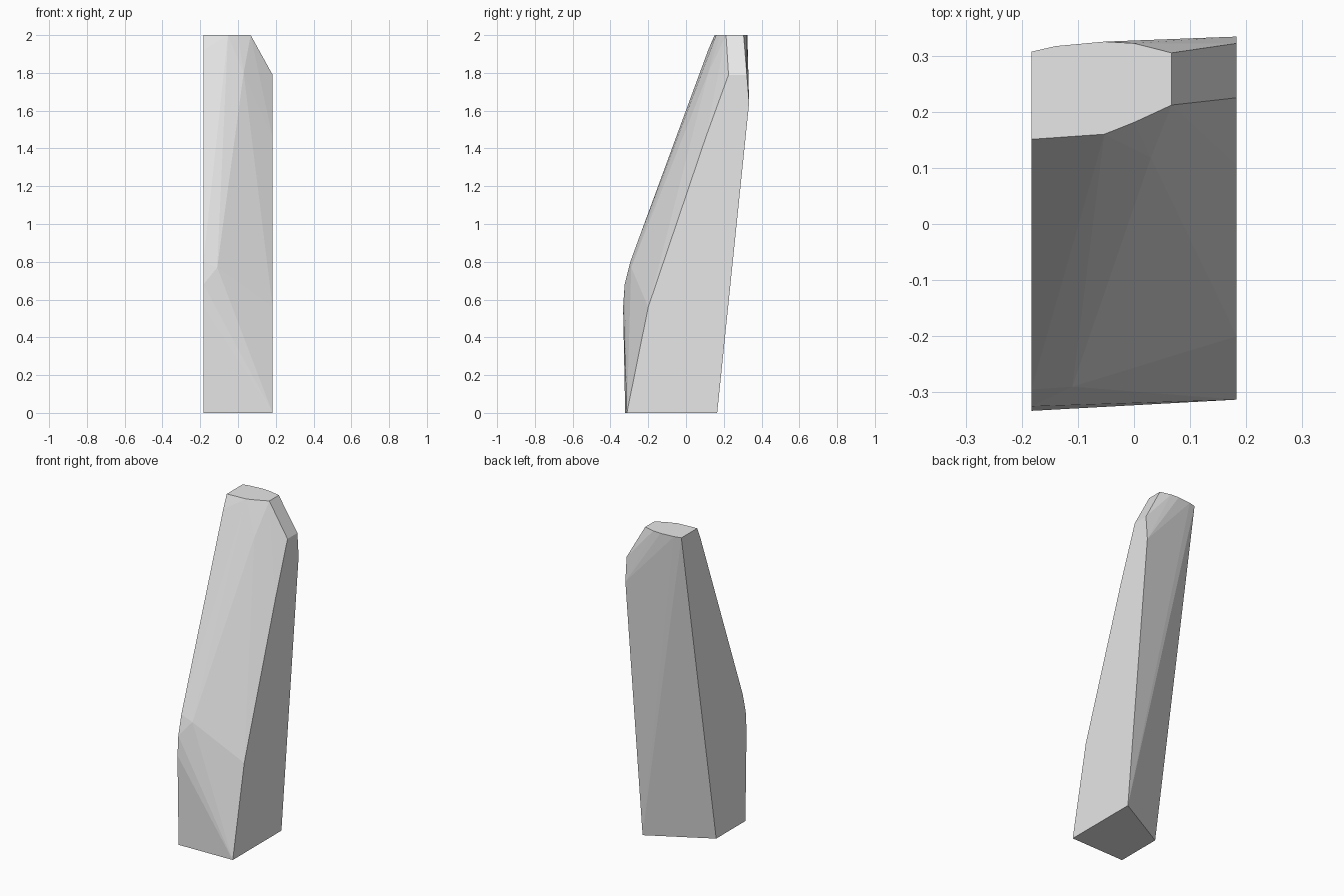
import bpy, bmesh

cube = bpy.data.objects.get("Cube")
if cube:
    bpy.data.objects.remove(cube, do_unlink=True)

# Single stone colour
stone = bpy.data.materials.new("pale grey stone")
stone.use_nodes = True
grey = (0.8, 0.8, 0.8, 1)
stone.diffuse_color = grey
stone.node_tree.nodes["Principled BSDF"].inputs["Base Color"].default_value = grey

W, H = 0.183, 2.0

# Flat outlines of the shard: (y, z) on its two sides, (x, y) on its top
left_side = [(-0.322, 0), (-0.035, 0), (0.307, H), (0.151, H), (0.117, 1.92),
             (-0.295, 0.8), (-0.325, 0.68), (-0.333, 0.56)]
right_side = [(-0.313, 0), (0.165, 0), (0.334, 1.64), (0.322, 1.79),
              (0.225, 1.79), (0.105, 1.46), (-0.2, 0.56)]
top = [(-0.053, 0.16), (0, 0.181), (0.067, 0.212), (0.067, 0.305),
       (0, 0.322), (-0.053, 0.325), (-0.14, 0.317)]
# Corners of the front ridge
ridge = [(-0.11, -0.29, 0.77), (0.03, 0.118, 1.8)]

points = [(-W, y, z) for y, z in left_side]
points += [(W, y, z) for y, z in right_side]
points += [(x, y, H) for x, y in top]
points += ridge

# Wrap the outlines in a faceted skin
bm = bmesh.new()
for p in points:
    bm.verts.new(p)
hull = bmesh.ops.convex_hull(bm, input=bm.verts)
loose = [v for v in bm.verts if not v.link_faces]
bmesh.ops.delete(bm, geom=loose, context='VERTS')
bmesh.ops.dissolve_limit(bm, angle_limit=0.005, verts=bm.verts, edges=bm.edges)
bmesh.ops.recalc_face_normals(bm, faces=bm.faces)

mesh = bpy.data.meshes.new("stone_shard")
bm.to_mesh(mesh)
bm.free()
mesh.materials.append(stone)
shard = bpy.data.objects.new("stone_shard", mesh)
bpy.context.collection.objects.link(shard)
